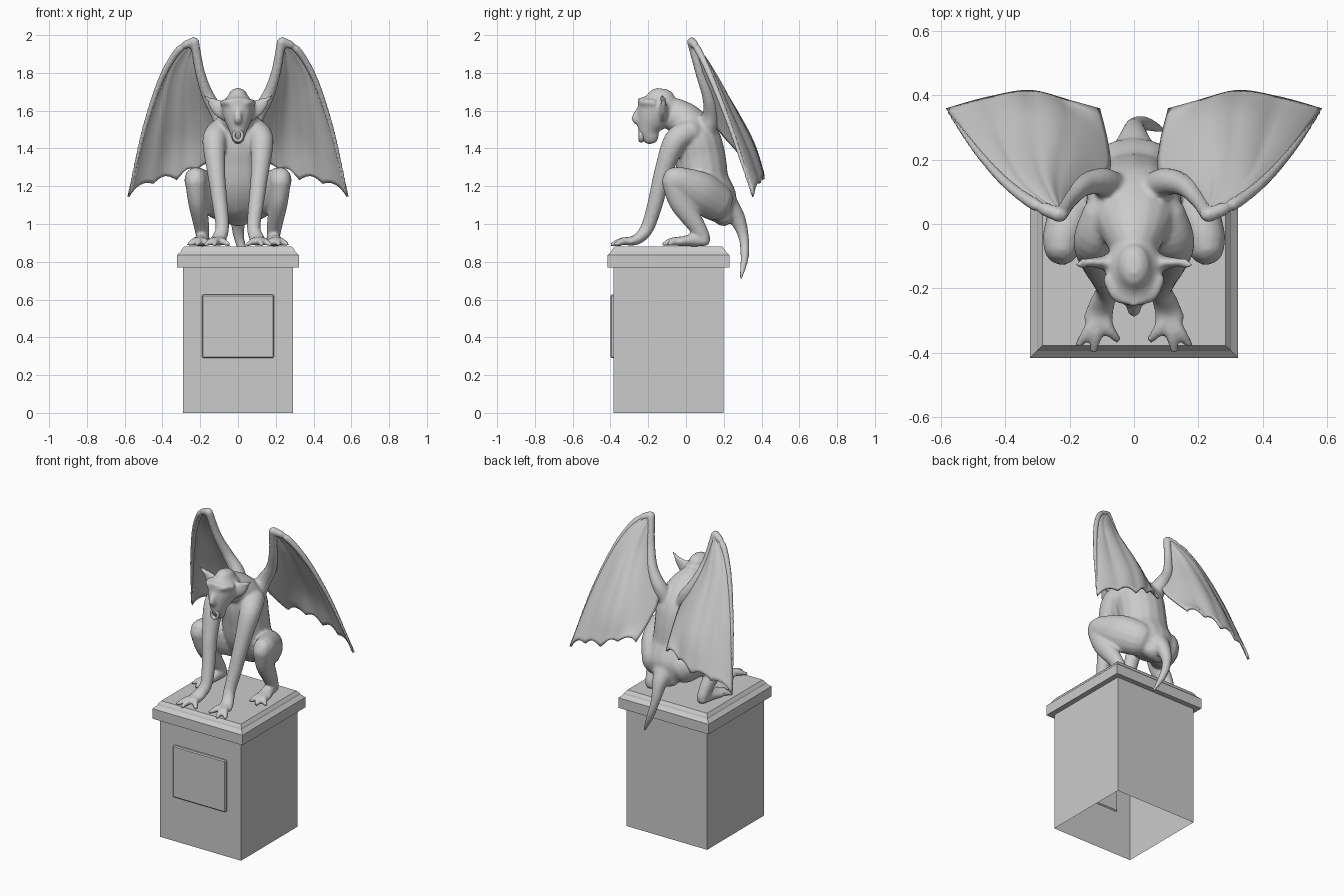
import bpy, bmesh
from math import sin, cos, pi
from mathutils import Vector, Matrix

if "Cube" in bpy.data.objects:
    bpy.data.objects.remove(bpy.data.objects["Cube"])


def spline(pts, n):
    """Catmull-Rom through tuples of any length, n samples."""
    out, last = [], len(pts) - 1
    for k in range(n):
        f = k / (n - 1) * last
        i = min(int(f), last - 1)
        t = f - i
        a, b, c, d = (pts[max(0, min(last, j))] for j in (i - 1, i, i + 1, i + 2))
        out.append([0.5 * (2 * q + (r - p) * t + (2 * p - 5 * q + 4 * r - s) * t * t
                           + (3 * q - p - 3 * r + s) * t ** 3)
                    for p, q, r, s in zip(a, b, c, d)])
    return out


def loft(bm, rings, cap_start=True, cap_end=True):
    rows = [[bm.verts.new(p) for p in ring] for ring in rings]
    n = len(rows[0])
    for r, s in zip(rows, rows[1:]):
        for i in range(n):
            bm.faces.new((r[i], r[(i + 1) % n], s[(i + 1) % n], s[i]))
    if cap_start:
        bm.faces.new(rows[0][::-1])
    if cap_end:
        bm.faces.new(rows[-1])


def limb(bm, pts, sign=1, sides=16):
    """Rounded tube; points are (x, y, z, radius across[, other radius])."""
    pts = [p if len(p) == 5 else (*p, p[3]) for p in pts]
    s = spline(pts, 5 * len(pts))
    pos = [Vector(p[:3]) for p in s]
    rings = []
    for i, p in enumerate(s):
        t = (pos[min(i + 1, len(s) - 1)] - pos[max(i - 1, 0)]).normalized()
        ref = Vector((0, 1, 0)) if abs(t.x) > 0.75 else Vector((1, 0, 0))
        u = (ref - t * ref.dot(t)).normalized()
        v = t.cross(u)
        ra, rb = max(p[3], 0.004), max(p[4], 0.004)

        def ring(k, off):
            c = pos[i] + t * off
            pts_r = [c + u * ra * k * cos(2 * pi * j / sides) + v * rb * k * sin(2 * pi * j / sides)
                     for j in range(sides)]
            return [(q.x * sign, q.y, q.z) for q in pts_r]
        m = min(ra, rb)
        if i == 0:
            rings += [ring(0.4, -0.75 * m), ring(0.8, -0.45 * m)]
        rings.append(ring(1, 0))
        if i == len(s) - 1:
            rings += [ring(0.8, 0.45 * m), ring(0.4, 0.75 * m)]
    loft(bm, rings)


def finish(name, bm, smooth=False):
    bmesh.ops.recalc_face_normals(bm, faces=bm.faces)
    for f in bm.faces:
        f.smooth = smooth
    me = bpy.data.meshes.new(name)
    bm.to_mesh(me)
    bm.free()
    ob = bpy.data.objects.new(name, me)
    bpy.context.collection.objects.link(ob)
    return ob


# Pedestal: square moulded profile, open underneath
bm = bmesh.new()
profile = [(.29, 0), (.29, .77), (.323, .77), (.323, .835), (.302, .855), (.298, .865), (.285, .882)]
loft(bm, [[(x * h, y * h - .0925, z) for x, y in ((-1, -1), (1, -1), (1, 1), (-1, 1))]
          for h, z in profile], cap_start=False)
finish("pedestal", bm)

# Front plaque
bm = bmesh.new()
bmesh.ops.create_cube(bm, size=1, matrix=Matrix.Translation((0, -.388, .458))
                      @ Matrix.Diagonal((.38, .024, .335, 1)))
plaque = finish("plaque", bm)
bev = plaque.modifiers.new("bevel", 'BEVEL')
bev.width, bev.segments = .006, 1

# Creature body: overlapping limbs fused into one skin
bm = bmesh.new()
torso = [(0, .205, 1.04, .09, .06), (0, .165, 1.11, .15, .115), (0, .10, 1.22, .15, .13),
         (0, .075, 1.35, .145, .135), (0, .05, 1.45, .15, .13), (0, 0, 1.54, .12, .10),
         (0, -.08, 1.59, .075, .085)]
head = [(0, -.13, 1.675, .055, .075), (0, -.14, 1.625, .088, .125), (0, -.175, 1.56, .075, .092),
        (0, -.195, 1.50, .05, .06), (0, -.185, 1.45, .034, .042)]
nose = [(0, -.25, 1.60, .016), (0, -.268, 1.56, .021), (0, -.25, 1.54, .02)]
tail = [(0, .21, 1.10, .08, .07), (0, .27, 1.03, .045), (.005, .305, .93, .028),
        (.04, .31, .82, .022), (.095, .29, .71, .008)]
for part in (torso, head, nose, tail):
    limb(bm, part)

arm = [(.09, .03, 1.49, .07), (.125, -.055, 1.44, .064), (.115, -.122, 1.27, .048),
       (.095, -.165, 1.10, .041), (.083, -.205, .98, .036), (.10, -.25, .925, .04, .03),
       (.112, -.30, .905, .048, .022)]
thigh = [(.09, .17, 1.11, .085, .10), (.165, .07, 1.17, .085, .11), (.215, -.03, 1.225, .068, .08),
         (.226, -.075, 1.245, .056, .06)]
shin = [(.225, -.075, 1.235, .056), (.215, -.03, 1.12, .05, .062), (.195, .05, 1.0, .042, .048),
        (.185, .095, .925, .034, .036)]
foot = [(.182, .105, .91, .034, .027), (.19, .04, .915, .038, .034), (.205, -.04, .905, .05, .022)]
brow = [(.015, -.235, 1.635, .018), (.055, -.222, 1.645, .018), (.08, -.17, 1.64, .018)]
ear = [(.06, -.12, 1.60, .032, .06), (.10, -.12, 1.615, .02, .045), (.145, -.12, 1.65, .012, .024),
       (.185, -.13, 1.685, .004)]
wing_arm = [(.05, .09, 1.46, .06), (.095, .13, 1.57, .045), (.155, .12, 1.67, .034),
            (.2, .075, 1.80, .026), (.23, .028, 1.968, .024)]
wing_edge = [(.23, .028, 1.968, .024), (.315, .065, 1.92, .02), (.405, .135, 1.77, .017),
             (.485, .225, 1.54, .014), (.54, .3, 1.32, .011), (.575, .35, 1.16, .008)]
for s in (1, -1):
    for part in (arm, thigh, shin, foot, brow, ear, wing_arm, wing_edge):
        limb(bm, part, s)
    # Fingers, then toes
    for x, y in ((.172, -.375), (.125, -.395), (.05, -.36)):
        limb(bm, [(.105, -.27, .912, .022), ((.11 + x) / 2, (y - .29) / 2, .908, .02),
                  (x, y, .89, .011)], s)
    for x, y in ((.262, -.09), (.215, -.12), (.155, -.095)):
        limb(bm, [(.2, -.01, .912, .024), ((.2 + x) / 2, (y - .04) / 2, .906, .021),
                  (x, y, .892, .011)], s)
body = finish("creature_body", bm, True)
rem = body.modifiers.new("fuse", 'REMESH')
rem.mode, rem.voxel_size, rem.use_smooth_shade = 'VOXEL', .009, True
sm = body.modifiers.new("soften", 'SMOOTH')
sm.factor, sm.iterations = .5, 5

# Open round mouth
bm = bmesh.new()
loft(bm, [[((.023 + .009 * cos(b)) * cos(a), -.237 + .014 * sin(b), 1.468 + (.028 + .009 * cos(b)) * sin(a))
           for b in (2 * pi * j / 8 for j in range(8))]
          for a in (2 * pi * i / 20 for i in range(21))], False, False)
bmesh.ops.remove_doubles(bm, verts=bm.verts, dist=1e-5)
finish("lips", bm, True)

# Wing membrane: fan of finger bones from the wing peak to the scalloped hem
peak = (.23, .028, 1.98)
bones = [
    [peak, (.2, .075, 1.80), (.14, .13, 1.64), (.08, .16, 1.52), (.085, .25, 1.41), (.11, .355, 1.30)],
    [peak, (.24, .12, 1.80), (.215, .25, 1.58), (.2, .33, 1.42), (.22, .385, 1.285)],
    [peak, (.29, .15, 1.79), (.31, .28, 1.56), (.315, .36, 1.40), (.325, .41, 1.235)],
    [peak, (.35, .13, 1.82), (.405, .25, 1.56), (.43, .33, 1.38), (.45, .39, 1.215)],
    [peak, (.315, .065, 1.92), (.405, .135, 1.77), (.485, .225, 1.54), (.54, .3, 1.32), (.58, .355, 1.145)],
]
N, SUB = 19, 6
samples = [spline(b, N) for b in bones]
bm = bmesh.new()
rows = []
for r in range(N):
    row = spline([f[r] for f in samples], SUB * 4 + 1)
    t = r / (N - 1)
    for c, p in enumerate(row):
        web = sin(pi * (c % SUB) / SUB)
        p[2] += .03 * web * t ** 5
        p[1] += .008 * web * sin(pi * t)
    rows.append([bm.verts.new(p) for p in row])
for a, b in zip(rows, rows[1:]):
    for i in range(SUB * 4):
        bm.faces.new((a[i], a[i + 1], b[i + 1], b[i]))
bmesh.ops.remove_doubles(bm, verts=bm.verts, dist=1e-4)
wings = finish("wing_membranes", bm, True)
sol = wings.modifiers.new("thickness", 'SOLIDIFY')
sol.thickness, sol.offset = .014, 0
wings.modifiers.new("mirror", 'MIRROR')
